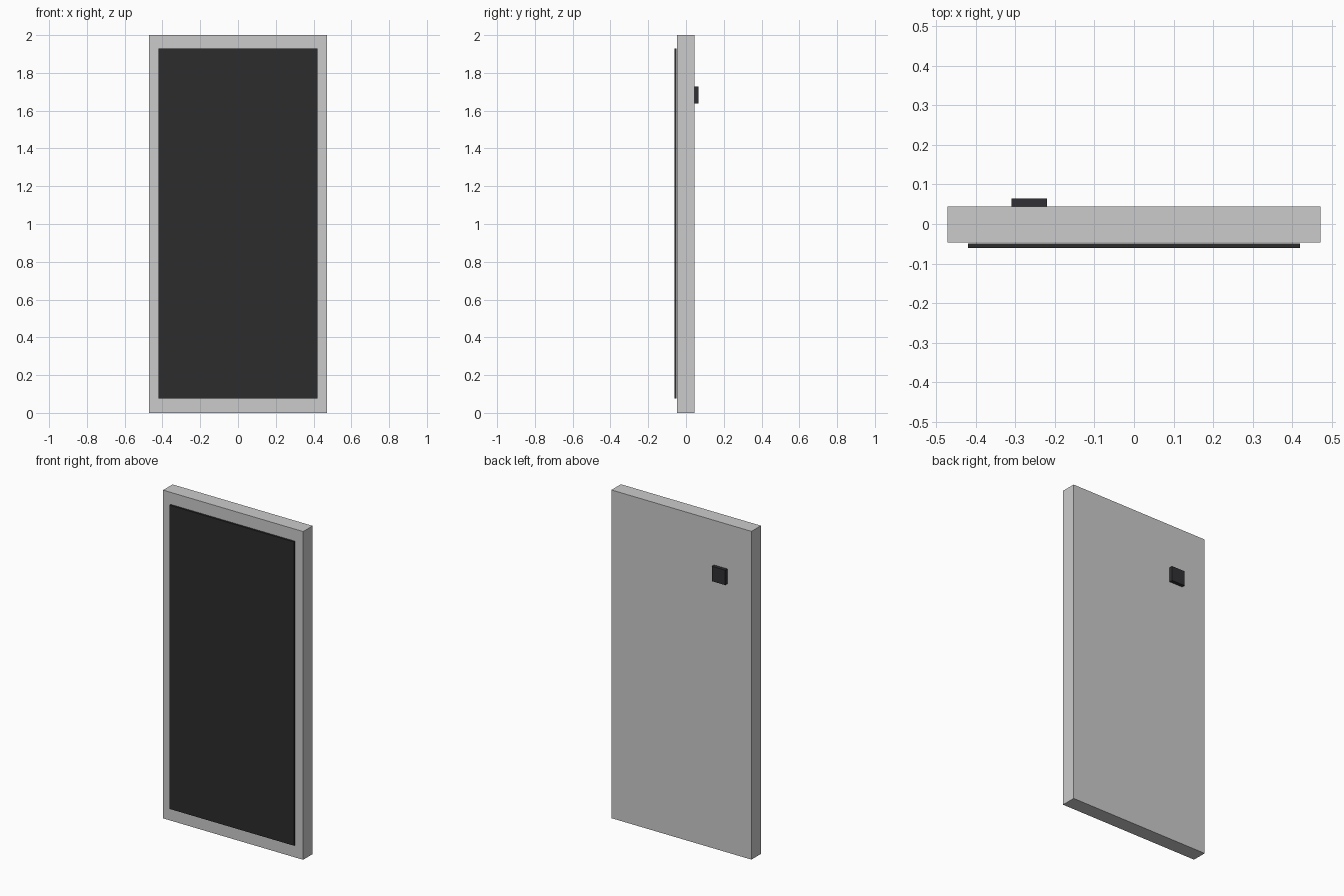
import bpy

if "Cube" in bpy.data.objects:
    bpy.data.objects.remove(bpy.data.objects["Cube"])


def material(name, rgb):
    m = bpy.data.materials.new(name)
    m.diffuse_color = (*rgb, 1)
    m.use_nodes = True
    m.node_tree.nodes["Principled BSDF"].inputs["Base Color"].default_value = m.diffuse_color
    return m


def box(name, x, y, z, mat=None):
    """Box spanning the given (min, max) ranges."""
    bpy.ops.mesh.primitive_cube_add(
        size=1, location=[(a + b) / 2 for a, b in (x, y, z)])
    ob = bpy.context.object
    ob.name = name
    ob.scale = [b - a for a, b in (x, y, z)]
    bpy.ops.object.transform_apply(location=False, rotation=False, scale=True)
    if mat:
        ob.data.materials.append(mat)
    return ob


panel_dark = material("dark_panel", (0.025, 0.025, 0.025))
box_dark = material("dark_plastic", (0.03, 0.03, 0.035))

# Main slab
box("door_slab", (-0.472, 0.472), (-0.047, 0.044), (0, 2))
# Thin dark panel standing just proud of the front
box("front_panel", (-0.42, 0.42), (-0.061, -0.049), (0.077, 1.928), panel_dark)
# Small box on the back
box("back_box", (-0.31, -0.22), (0.044, 0.065), (1.637, 1.728), box_dark)
